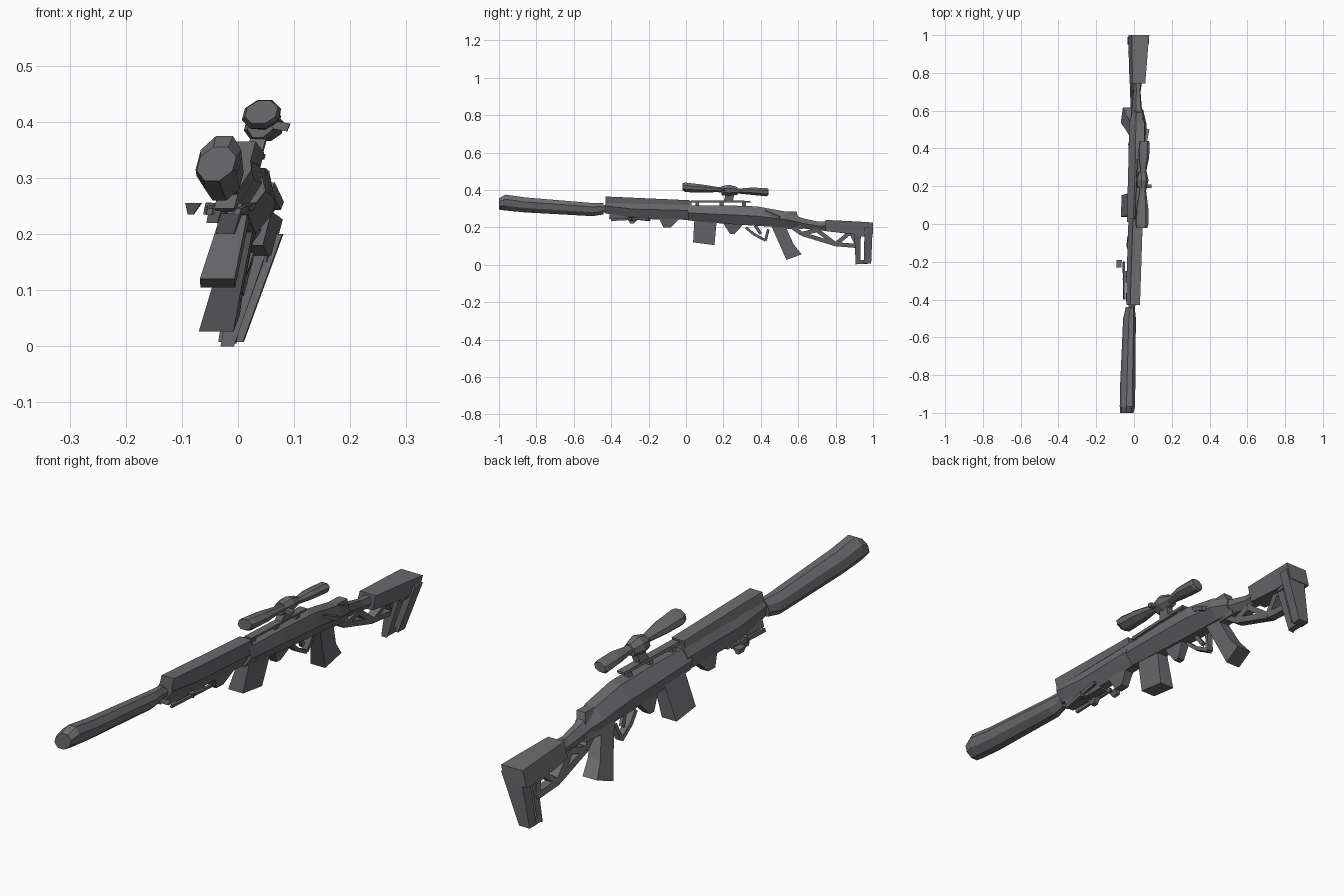
import bpy
import bmesh
from math import cos, sin, pi
from mathutils import Vector, Matrix

cube = bpy.data.objects.get("Cube")
if cube:
    bpy.data.objects.remove(cube, do_unlink=True)

gunmetal = bpy.data.materials.new("dark_gunmetal")
gunmetal.use_nodes = True
grey = (.15, .15, .16, 1)
gunmetal.diffuse_color = grey
gunmetal.node_tree.nodes["Principled BSDF"].inputs["Base Color"].default_value = grey

# The whole rifle is slightly yawed and leans toward +x
lean = Matrix.Identity(4)
lean[0][1], lean[0][2], lean[0][3] = .045, .26, -.07


def polygon(sides):
    """Flat-topped regular polygon, filling a square from -1 to 1."""
    first = pi / 2 - pi / sides
    corners = [first + 2 * pi * i / sides for i in range(sides)]
    reach_x = max(cos(a) for a in corners)
    reach_z = max(sin(a) for a in corners)
    return [(cos(a) / reach_x, sin(a) / reach_z) for a in corners]


box, hexagon, octagon = polygon(4), polygon(6), polygon(8)


def skin(name, rings):
    """Bridge rings of points, close both ends and make the object."""
    bm = bmesh.new()
    rings = [[bm.verts.new(point) for point in ring] for ring in rings]
    for near, far in zip(rings, rings[1:]):
        for i in range(len(near)):
            bm.faces.new((near[i - 1], near[i], far[i], far[i - 1]))
    bm.faces.new(rings[0])
    bm.faces.new(rings[-1])
    bmesh.ops.recalc_face_normals(bm, faces=bm.faces)
    bm.transform(lean)
    mesh = bpy.data.meshes.new(name)
    bm.to_mesh(mesh)
    bm.free()
    mesh.materials.append(gunmetal)
    bpy.context.collection.objects.link(bpy.data.objects.new(name, mesh))


def section(y, low, high, half):
    """Upright cross-section: its centre, half width and half height."""
    return Vector((0, y, (low + high) / 2)), half, (high - low) / 2


def loft(name, shape, *sections, shift=0):
    """Skin one cross-section shape through several sections along y."""
    skin(name, [[centre + Vector((shift + u * half, 0, v * tall)) for u, v in shape]
                for centre, half, tall in sections])


def level(front, back, z, half, tilt=0):
    """Horizontal cut of a hanging block; tilt raises or drops its back edge."""
    return [Vector((-half, front, z)), Vector((half, front, z)),
            Vector((half, back, z + tilt)), Vector((-half, back, z + tilt))]


def hang(name, *levels, shift=0):
    """Skin a block downward through horizontal cuts."""
    offset = Vector((shift, 0, 0))
    skin(name, [[point + offset for point in cut] for cut in levels])


def strut(name, start, end, half, tall):
    """Four-sided bar between two points."""
    along = (end - start).normalized()
    side = along.cross(Vector((0, 0, 1))).normalized()
    up = side.cross(along)
    skin(name, [[p + side * u * half + up * v * tall for u, v in box] for p in (start, end)])


def joint(y, z, x=0):
    return Vector((x, y, z))


# Suppressor and barrel
loft("suppressor", octagon,
     section(y=-1, low=.295, high=.355, half=.032),
     section(y=-.965, low=.29, high=.375, half=.036),
     section(y=-.86, low=.28, high=.36, half=.036),
     section(y=-.5, low=.26, high=.33, half=.03),
     section(y=-.44, low=.27, high=.33, half=.02), shift=-.008)
loft("barrel", octagon,
     section(y=-.5, low=.28, high=.32, half=.016),
     section(y=-.4, low=.28, high=.32, half=.016))

# Handguard with its raised top cover and lower fin
loft("handguard", hexagon,
     section(y=-.43, low=.275, high=.355, half=.032),
     section(y=-.28, low=.245, high=.35, half=.034),
     section(y=.03, low=.24, high=.34, half=.036))
loft("top_cover", box,
     section(y=-.43, low=.33, high=.365, half=.026),
     section(y=.02, low=.32, high=.345, half=.026))
hang("handguard_fin",
     level(front=-.15, back=-.02, z=.26, half=.02),
     level(front=-.12, back=-.08, z=.2, half=.016))

# Folded bipod under the handguard
hinge = joint(-.2, .25)
strut("bipod_mount", hinge, joint(-.41, .26), half=.018, tall=.014)
for label, side in (("right", -1), ("left", 1)):
    ankle = joint(-.4, .24, x=side * .025)
    knee = joint(-.2, .25, x=side * .04)
    strut(label + "_bipod_leg", knee, ankle, half=.005, tall=.006)
    strut(label + "_bipod_hinge", knee.lerp(ankle, .5), hinge.lerp(ankle, .4),
          half=.012, tall=.01)
hang("bipod_lever",
     level(front=-.31, back=-.25, z=.25, half=.012),
     level(front=-.3, back=-.28, z=.22, half=.01), shift=-.02)
hang("bipod_spike",
     level(front=-.23, back=-.19, z=.255, half=.014),
     level(front=-.22, back=-.19, z=.235, half=.005), shift=-.066)

# Receiver and the tang behind it
loft("receiver", hexagon,
     section(y=.01, low=.237, high=.318, half=.043),
     section(y=.2, low=.22, high=.318, half=.046),
     section(y=.38, low=.208, high=.312, half=.047),
     section(y=.53, low=.2, high=.285, half=.045),
     section(y=.605, low=.2, high=.255, half=.028), shift=.004)
hang("receiver_tang",
     level(front=.5, back=.59, z=.285, half=.018),
     level(front=.5, back=.62, z=.19, half=.022))
strut("bolt_handle", joint(.42, .285, x=.03), joint(.5, .25, x=.052), half=.01, tall=.008)

# Sight rail on short posts
loft("rail", box,
     section(y=.03, low=.334, high=.345, half=.015),
     section(y=.345, low=.333, high=.342, half=.015))
for y in (.06, .19, .31):
    loft("rail_post", box,
         section(y - .01, low=.3, high=.336, half=.01),
         section(y + .01, low=.3, high=.336, half=.01))

# Scope: bell, narrow tube, eyepiece, turret, knob and mount
loft("scope_body", octagon,
     section(y=-.02, low=.397, high=.438, half=.027),
     section(y=0, low=.388, high=.439, half=.032),
     section(y=.08, low=.387, high=.43, half=.03),
     section(y=.17, low=.388, high=.416, half=.017),
     section(y=.29, low=.38, high=.408, half=.016),
     section(y=.35, low=.374, high=.413, half=.026),
     section(y=.43, low=.366, high=.41, half=.026),
     section(y=.44, low=.372, high=.406, half=.022), shift=.004)
loft("scope_turret", octagon,
     section(y=.19, low=.372, high=.42, half=.022),
     section(y=.23, low=.367, high=.428, half=.03),
     section(y=.275, low=.374, high=.415, half=.02))
strut("scope_side_knob", joint(.2, .395, x=.02), joint(.2, .39, x=.05), half=.009, tall=.007)
hang("scope_mount",
     level(front=.215, back=.26, z=.385, half=.014),
     level(front=.2, back=.25, z=.335, half=.014))

# Magazine and the wedge behind it
hang("magazine",
     level(front=.045, back=.165, z=.245, half=.023),
     level(front=.038, back=.152, z=.12, half=.031, tilt=-.015))
hang("magazine_catch",
     level(front=.2, back=.31, z=.22, half=.018),
     level(front=.235, back=.26, z=.165, half=.014))

# Trigger guard and trigger
guard = [joint(.32, .2), joint(.36, .165), joint(.425, .13), joint(.44, .19)]
for start, end in zip(guard, guard[1:]):
    strut("trigger_guard", start, end, half=.012, tall=.007)
strut("trigger", joint(.37, .21), joint(.4, .165), half=.006, tall=.008)

# Pistol grip, raked backward
hang("pistol_grip",
     level(front=.455, back=.53, z=.21, half=.022),
     level(front=.5, back=.575, z=.11, half=.026),
     level(front=.537, back=.618, z=.026, half=.031, tilt=.03))

# Skeleton stock: neck, then struts between shared joints
loft("stock_neck", hexagon,
     section(y=.56, low=.2, high=.275, half=.03),
     section(y=.62, low=.195, high=.25, half=.025),
     section(y=.7, low=.185, high=.232, half=.019),
     section(y=.78, low=.178, high=.23, half=.028))
root, heel, elbow = joint(.57, .2), joint(.62, .165), joint(.8, .11)
neck, rest, toe = joint(.7, .185), joint(.88, .175), joint(.92, .1)
for start, end in ((root, heel), (heel, neck), (heel, elbow), (neck, elbow),
                   (elbow, toe), (elbow, rest), (rest, toe)):
    strut("stock_strut", start, end, half=.016, tall=.011)
loft("cheek_rest", box,
     section(y=.745, low=.18, high=.24, half=.034),
     section(y=.92, low=.16, high=.231, half=.042),
     section(y=1, low=.165, high=.226, half=.046))

# Butt pad: front post and rear plate joined across a slot
hang("butt_plate",
     level(front=.955, back=.998, z=.2, half=.042),
     level(front=.95, back=.99, z=.008, half=.022), shift=.012)
hang("butt_post",
     level(front=.9, back=.935, z=.175, half=.027),
     level(front=.907, back=.932, z=0, half=.012, tilt=.02), shift=.01)
strut("butt_bridge", joint(.91, .17, x=.01), joint(.97, .17, x=.01), half=.03, tall=.02)
strut("butt_toe", joint(.91, .015, x=.01), joint(.97, .015, x=.01), half=.012, tall=.01)
